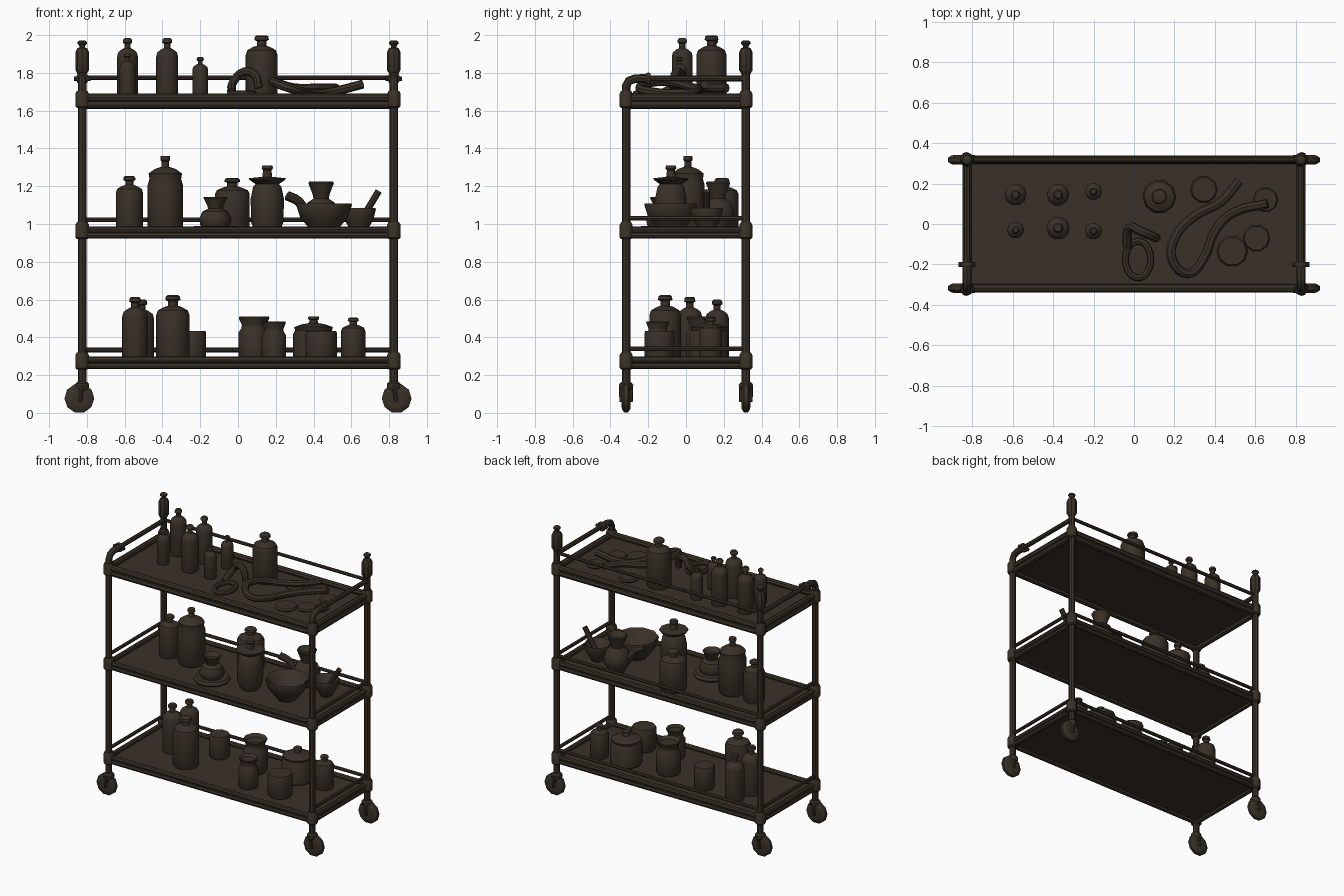
import bpy, bmesh, math
from mathutils import Vector

cube = bpy.data.objects.get("Cube")
if cube:
    bpy.data.objects.remove(cube)

mat = bpy.data.materials.new("dark_brown_metal")
mat.use_nodes = True
COLOR = (0.042, 0.031, 0.021, 1)
mat.diffuse_color = COLOR
mat.node_tree.nodes["Principled BSDF"].inputs["Base Color"].default_value = COLOR
parts = []


def add(name, mesh):
    mesh.materials.append(mat)
    ob = bpy.data.objects.new(name, mesh)
    bpy.context.collection.objects.link(ob)
    parts.append(ob)
    return ob


def lathe(name, x, y, z, profile, radius=1, height=1, sides=10):
    """Turn a (radius, height) profile around a vertical axis."""
    bm = bmesh.new()
    rings = []
    for r, h in profile:
        rings.append([bm.verts.new((x + r * radius * math.cos(math.tau * i / sides),
                                    y + r * radius * math.sin(math.tau * i / sides),
                                    z + h * height)) for i in range(sides)])
    for a, b in zip(rings, rings[1:]):
        for i in range(sides):
            j = (i + 1) % sides
            bm.faces.new((a[i], a[j], b[j], b[i]))
    bm.faces.new(rings[0][::-1])
    bm.faces.new(rings[-1])
    me = bpy.data.meshes.new(name)
    bm.to_mesh(me)
    bm.free()
    return add(name, me)


def box(name, center, size):
    bm = bmesh.new()
    bmesh.ops.create_cube(bm, size=1)
    bmesh.ops.scale(bm, vec=size, verts=bm.verts)
    bmesh.ops.translate(bm, vec=center, verts=bm.verts)
    me = bpy.data.meshes.new(name)
    bm.to_mesh(me)
    bm.free()
    return add(name, me)


def tube(name, points, r, smooth=False, closed=False):
    """Round bar along a path."""
    cu = bpy.data.curves.new(name, "CURVE")
    cu.dimensions = "3D"
    cu.bevel_depth = r
    cu.bevel_resolution = 2
    cu.use_fill_caps = True
    cu.resolution_u = 4
    sp = cu.splines.new("BEZIER" if smooth else "POLY")
    pts = sp.bezier_points if smooth else sp.points
    pts.add(len(points) - 1)
    for p, co in zip(pts, points):
        if smooth:
            p.co = co
            p.handle_left_type = p.handle_right_type = "AUTO"
        else:
            p.co = (*co, 1)
    sp.use_cyclic_u = closed
    tmp = bpy.data.objects.new(name + "_path", cu)
    bpy.context.collection.objects.link(tmp)
    dg = bpy.context.evaluated_depsgraph_get()
    me = bpy.data.meshes.new_from_object(tmp.evaluated_get(dg))
    bpy.data.objects.remove(tmp)
    me.materials.clear()
    return add(name, me)


PX, PY = 0.825, 0.317
SHELVES = {"bottom": 0.265, "middle": 0.955, "top": 1.65}

# Shelves: tray, edge bars, collars and guard rails
for level, z in SHELVES.items():
    box(level + "_tray", (0, 0, z - 0.005), (PX * 2, PY * 2, 0.02))
    rz = 0.038 if level == "top" else 0.031
    for s in (-1, 1):
        side = "left" if s > 0 else "right"
        end = "back" if s > 0 else "front"
        for dz in (-rz / 2, rz / 2):
            tube(f"{level}_{end}_bar", [(-PX, s * PY, z + dz), (PX, s * PY, z + dz)], rz * 0.56)
            tube(f"{level}_{side}_bar", [(s * PX, -PY, z + dz), (s * PX, PY, z + dz)], rz * 0.56)
        for t in (-1, 1):
            lathe(f"{level}_collar", s * PX, t * PY, z - 0.035,
                  [(0.028, 0), (0.036, 0.008), (0.036, 0.075), (0.028, 0.09)])
        if level != "top":
            tube(f"{level}_{side}_rail", [(s * PX, -PY, z + 0.075), (s * PX, PY, z + 0.075)], 0.012)
    rail = 0.125 if level == "top" else 0.068
    tube(f"{level}_back_rail", [(-PX, PY, z + rail), (PX, PY, z + rail)], 0.012)

# Posts, handles, finials and casters
for s in (-1, 1):
    side = "left" if s > 0 else "right"
    x = s * PX
    for t in (-1, 1):
        y = t * PY
        top = 1.82 if t > 0 else 1.70
        tube(f"{side}_post", [(x, y, 0.14), (x, y, top)], 0.022)
        lathe(f"{side}_caster_cap", x, y, 0.13,
              [(0.02, -0.02), (0.036, 0), (0.036, 0.025), (0.024, 0.035)])
        for d in (-1, 1):
            fork = tube(f"{side}_caster_fork",
                        [(x, y + d * 0.027, 0.15), (x + s * 0.012, y + d * 0.025, 0.06)], 0.011)
        wheel = lathe(f"{side}_caster_wheel", 0, 0, 0,
                      [(0.045, -0.024), (0.06, -0.022), (0.079, -0.01),
                       (0.079, 0.01), (0.06, 0.022), (0.045, 0.024)])
        wheel.rotation_euler.x = math.pi / 2
        wheel.location = (s * 0.84, y, 0.077)
    lathe(f"{side}_finial", x, PY, 1.79,
          [(0.022, 0), (0.03, 0.015), (0.036, 0.025), (0.036, 0.12), (0.026, 0.14), (0.014, 0.145),
           (0.016, 0.155), (0.026, 0.165), (0.024, 0.175), (0.014, 0.182)], sides=8)
    tube(f"{side}_handle_bend", [(x, -PY, 1.69), (x, -PY, 1.73), (x, -PY + 0.015, 1.758),
                                 (x, -PY + 0.05, 1.77), (x, -0.2, 1.77)], 0.023)
    tube(f"{side}_handle_rail", [(x, -0.2, 1.77), (x, PY, 1.77)], 0.016)
    ring = lathe(f"{side}_handle_clamp", 0, 0, 0, [(0.03, -0.012), (0.034, 0), (0.03, 0.012)])
    ring.rotation_euler.x = math.pi / 2
    ring.location = (x, -0.2, 1.77)
    tube(f"{side}_clamp_screw", [(x - 0.043, -0.2, 1.77), (x + 0.043, -0.2, 1.77)], 0.012)

# Turned shapes as fractions of radius and height
BOTTLE = [(0.94, 0), (1, 0.03), (1, 0.7), (0.9, 0.77), (0.55, 0.82), (0.3, 0.84),
          (0.3, 0.91), (0.46, 0.93), (0.42, 0.98), (0.3, 1)]
JAR = [(0.88, 0), (1, 0.05), (1, 0.62), (0.9, 0.7), (0.95, 0.77), (0.6, 0.83), (0.22, 0.86),
       (0.2, 0.93), (0.28, 0.95), (0.26, 1)]
VASE = [(0.75, 0), (0.98, 0.15), (1, 0.5), (0.85, 0.68), (0.7, 0.72), (1.1, 0.79), (1.1, 0.81),
        (0.3, 0.83), (0.25, 0.93), (0.35, 0.96), (0.3, 1)]
POT = [(0.9, 0), (1, 0.06), (1, 0.65), (0.8, 0.75), (0.78, 0.82), (0.98, 0.97), (0.94, 1),
       (0.7, 0.92)]
CUP = [(0.93, 0), (1, 0.06), (1, 0.95), (0.95, 1)]
BOWL = [(0.45, 0), (0.5, 0.08), (0.85, 0.5), (1, 0.95), (0.98, 1), (0.9, 0.95), (0.7, 0.5), (0.3, 0.25)]
ROUND = [(0.6, 0), (0.95, 0.2), (1, 0.38), (0.8, 0.58), (0.45, 0.66), (0.5, 0.75), (0.75, 0.97),
         (0.7, 1), (0.4, 0.85)]
DISC = [(0.95, 0), (1, 0.4), (0.9, 1)]

# Vessels: name, profile, x, y, radius, height
ITEMS = {
    "top": [
        ("tall_bottle", BOTTLE, -0.585, 0.145, 0.055, 0.33),
        ("tall_bottle", BOTTLE, -0.375, 0.145, 0.056, 0.33),
        ("small_bottle", BOTTLE, -0.2, 0.16, 0.042, 0.23),
        ("small_bottle", BOTTLE, -0.585, -0.03, 0.042, 0.25),
        ("tall_bottle", BOTTLE, -0.375, -0.02, 0.058, 0.33),
        ("small_bottle", BOTTLE, -0.2, -0.035, 0.042, 0.23),
        ("large_bottle", BOTTLE, 0.125, 0.135, 0.084, 0.345),
        ("flat_disc", DISC, 0.345, 0.17, 0.067, 0.02),
        ("flat_disc", DISC, 0.65, 0.12, 0.062, 0.02),
        ("flat_disc", DISC, 0.605, -0.07, 0.067, 0.02),
        ("flat_disc", DISC, 0.485, -0.135, 0.077, 0.02)],
    "middle": [
        ("bottle", BOTTLE, -0.575, 0.03, 0.072, 0.295),
        ("large_jar", JAR, -0.385, 0.01, 0.093, 0.4),
        ("dish", DISC, -0.12, -0.13, 0.125, 0.03),
        ("dish_bowl", ROUND, -0.12, -0.13, 0.085, 0.185),
        ("bottle", BOTTLE, -0.03, 0.19, 0.092, 0.285),
        ("lidded_vase", VASE, 0.155, -0.08, 0.088, 0.35),
        ("large_bowl", BOWL, 0.455, -0.08, 0.148, 0.15),
        ("round_pot", ROUND, 0.44, 0.17, 0.09, 0.265),
        ("mortar", BOWL, 0.64, 0.11, 0.09, 0.125)],
    "bottom": [
        ("bottle", BOTTLE, -0.545, 0.02, 0.068, 0.345),
        ("bottle", BOTTLE, -0.51, 0.165, 0.065, 0.33),
        ("large_bottle", BOTTLE, -0.345, -0.11, 0.088, 0.355),
        ("beaker", CUP, -0.24, 0.13, 0.07, 0.165),
        ("wide_jar", POT, 0.085, 0.08, 0.083, 0.24),
        ("small_jar", POT, 0.19, -0.15, 0.065, 0.215),
        ("squat_bottle", JAR, 0.4, 0.12, 0.108, 0.24),
        ("beaker", CUP, 0.44, -0.14, 0.083, 0.165),
        ("small_bottle", BOTTLE, 0.61, 0.13, 0.064, 0.235)]}
for level, items in ITEMS.items():
    for name, profile, x, y, r, h in items:
        lathe(f"{level}_{name}", x, y, SHELVES[level] + 0.004, profile, r, h)

# Hoses and loops lying on the top shelf
tube("long_hose", [(0.52, 0.215, 1.72), (0.43, 0.11, 1.72), (0.3, 0.04, 1.72), (0.2, -0.07, 1.75),
                   (0.19, -0.18, 1.75), (0.27, -0.245, 1.72), (0.34, -0.18, 1.7), (0.41, -0.02, 1.69),
                   (0.5, 0.06, 1.7), (0.66, 0.1, 1.74)], 0.024, True)
loop = [Vector((0.02 + 0.062 * math.cos(a), -0.175 + 0.09 * math.sin(a), 1.69))
        for a in (math.tau * i / 10 for i in range(10))]
tube("hose_loop", loop, 0.018, True, True)
tube("hose_arch", [(-0.035, -0.11, 1.70), (-0.02, -0.015, 1.76), (0.03, -0.035, 1.805),
                   (0.09, -0.06, 1.79), (0.11, -0.068, 1.72)], 0.023, True)

# Pot spout and pestle
tube("pot_spout", [(0.37, 0.15, 1.04), (0.32, 0.13, 1.12), (0.26, 0.11, 1.15)], 0.026, True)
tube("pestle", [(0.64, 0.11, 1.0), (0.745, 0.11, 1.175)], 0.018)

# Soft shading with crisp edges
bpy.ops.object.select_all(action="DESELECT")
for ob in parts:
    ob.select_set(True)
bpy.context.view_layer.objects.active = parts[0]
bpy.ops.object.shade_smooth_by_angle(angle=math.radians(38))
